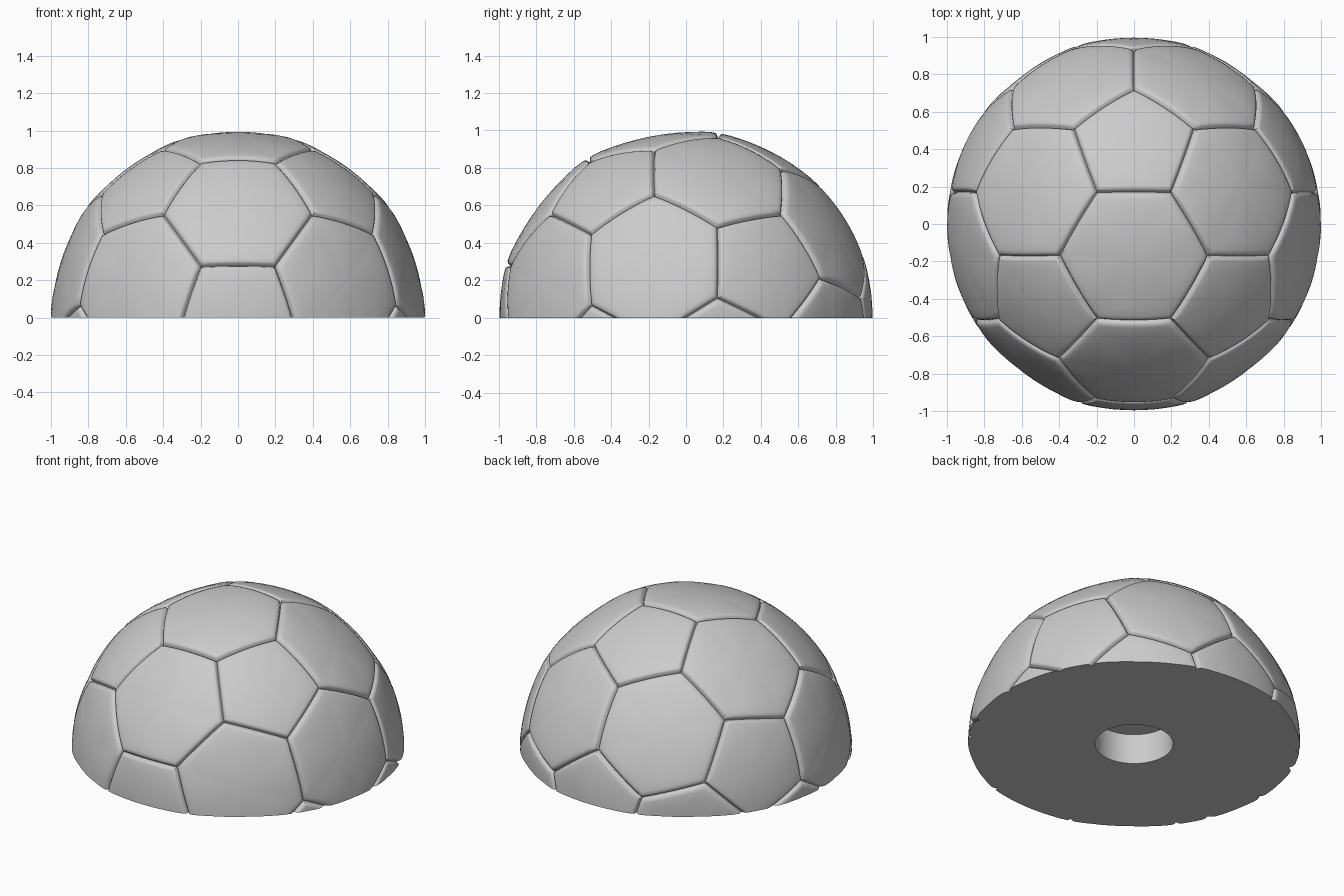
import bpy, bmesh, math
from itertools import combinations
from mathutils import Vector

if "Cube" in bpy.data.objects:
    bpy.data.objects.remove(bpy.data.objects["Cube"])

grey = bpy.data.materials.new("light_grey")
grey.diffuse_color = (0.6, 0.6, 0.6, 1)
grey.use_nodes = True
grey.node_tree.nodes["Principled BSDF"].inputs["Base Color"].default_value = grey.diffuse_color

# Icosahedron directions with one pole on the front (-y)
pts = [Vector((0, 1, 0)), Vector((0, -1, 0))]
for k in range(5):
    for sign, off in ((1, 0), (-1, math.pi / 5)):
        a = off + k * math.tau / 5
        pts.append(Vector((0.8944 * math.sin(a), sign * 0.4472, 0.8944 * math.cos(a))))


def near(a, b):
    return 0.3 < a.dot(b) < 0.6


def corner(a, b):
    return (a * 2 + b).normalized()


# Panels: 12 pentagons round the points, 20 hexagons on the triangles
panels = [[corner(a, b) for b in pts if near(a, b)] for a in pts]
for a, b, c in combinations(pts, 3):
    if near(a, b) and near(b, c) and near(a, c):
        panels.append([corner(p, q) for p in (a, b, c) for q in (a, b, c) if p is not q])

# Radial profile of a panel: centre, soft shoulder, seam groove
HEX = ((0, .986), (.2, .987), (.4, .989), (.6, .993), (.78, .998), (.9, 1.0),
       (.95, .999), (.972, .993), (.988, .982), (1, .976))
PENT = ((0, .996), (.2, .996), (.4, .997), (.6, .998), (.78, 1.0), (.9, 1.0),
        (.94, .999), (.966, .993), (.986, .982), (1, .976))
SEG = 8

bm = bmesh.new()


def add_panel(corners):
    n = len(corners)
    c = sum(corners, Vector()).normalized()
    u = (corners[0] - c * corners[0].dot(c)).normalized()
    v = c.cross(u)
    corners = sorted(corners, key=lambda p: math.atan2(p.dot(v), p.dot(u)))
    rim = [corners[i].lerp(corners[(i + 1) % n], j / SEG).normalized()
           for i in range(n) for j in range(SEG)]
    profile = PENT if n == 5 else HEX
    mid = bm.verts.new(c * profile[0][1])
    last = None
    for t, r in profile[1:]:
        ring = [bm.verts.new(c.lerp(p, t).normalized() * r) for p in rim]
        for i in range(len(ring)):
            k = (i + 1) % len(ring)
            if last:
                bm.faces.new((last[i], ring[i], ring[k], last[k]))
            else:
                bm.faces.new((mid, ring[i], ring[k]))
        last = ring


for p in panels:
    add_panel(p)
bmesh.ops.remove_doubles(bm, verts=bm.verts, dist=0.0005)

# Cut the ball in half and close the flat base
bmesh.ops.bisect_plane(bm, geom=bm.verts[:] + bm.edges[:] + bm.faces[:], dist=1e-4,
                       plane_co=(0, 0, 0), plane_no=(0, 0, 1), clear_inner=True)
for vert in bm.verts:
    if abs(vert.co.z) < 2e-4:
        vert.co.z = 0
bmesh.ops.holes_fill(bm, edges=[e for e in bm.edges if e.is_boundary], sides=0)
bmesh.ops.recalc_face_normals(bm, faces=bm.faces)
me = bpy.data.meshes.new("half_ball")
bm.to_mesh(me)
bm.free()
ball = bpy.data.objects.new("half_ball", me)
bpy.context.collection.objects.link(ball)
me.materials.append(grey)

# Round blind hole in the base
bpy.ops.mesh.primitive_cylinder_add(vertices=64, radius=0.235, depth=0.4, location=(0, 0, 0))
cutter = bpy.context.object
cutter.name = "hole_cutter"
cutter.hide_render = True
cutter.data.materials.append(grey)
mod = ball.modifiers.new("hole", 'BOOLEAN')
mod.operation = 'DIFFERENCE'
mod.solver = 'EXACT'
mod.object = cutter

bpy.ops.object.select_all(action='DESELECT')
ball.select_set(True)
bpy.context.view_layer.objects.active = ball
bpy.ops.object.modifier_apply(modifier="hole")
bpy.data.objects.remove(cutter)
bpy.ops.object.shade_smooth_by_angle(angle=math.radians(35))
